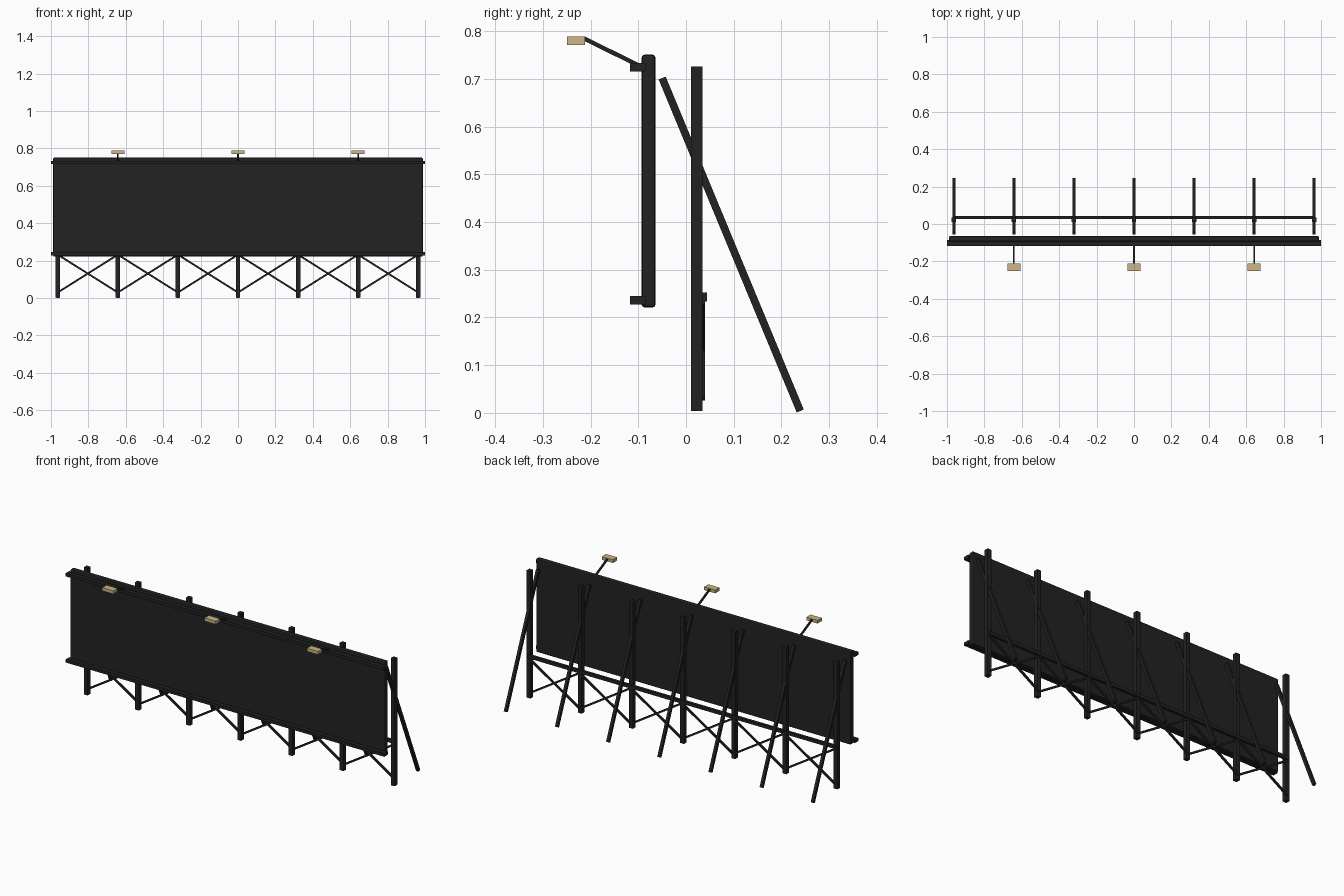
import bpy, bmesh, math
from mathutils import Vector, Matrix

if "Cube" in bpy.data.objects:
    bpy.data.objects.remove(bpy.data.objects["Cube"])


def material(name, rgb):
    m = bpy.data.materials.new(name)
    m.diffuse_color = (*rgb, 1)
    m.use_nodes = True
    m.node_tree.nodes["Principled BSDF"].inputs["Base Color"].default_value = m.diffuse_color
    return m


DARK = material("charcoal", (0.016, 0.016, 0.016))
TAN = material("lamp tan", (0.60, 0.47, 0.24))


def finish(bm, name, mat):
    me = bpy.data.meshes.new(name)
    bm.to_mesh(me)
    bm.free()
    me.materials.append(mat)
    ob = bpy.data.objects.new(name, me)
    bpy.context.collection.objects.link(ob)
    return ob


def box(name, lo, hi, mat=DARK, bevel=0):
    lo, hi = Vector(lo), Vector(hi)
    bm = bmesh.new()
    bmesh.ops.create_cube(bm, size=1, matrix=Matrix.Translation((lo + hi) / 2)
                          @ Matrix.Diagonal((*(hi - lo), 1)))
    if bevel:
        bmesh.ops.bevel(bm, geom=bm.edges[:], offset=bevel, segments=2,
                        profile=0.5, affect='EDGES')
    return finish(bm, name, mat)


def bar(name, a, b, t, up):
    """Square bar from a to b, with one side axis along 'up'."""
    a, b = Vector(a), Vector(b)
    d = (b - a).normalized()
    u = Vector(up)
    v = d.cross(u)
    rot = Matrix((u, v, d)).transposed().to_4x4()
    bm = bmesh.new()
    bmesh.ops.create_cube(bm, size=1, matrix=Matrix.Translation((a + b) / 2) @ rot
                          @ Matrix.Diagonal((t, t, (b - a).length, 1)))
    return finish(bm, name, DARK)


# Display board with softened edges
box("display_board", (-0.988, -0.093, 0.221), (0.988, -0.064, 0.751), bevel=0.006)

# Rails along the front of the board
box("top_rail", (-1, -0.117, 0.716), (1, -0.085, 0.734))
box("bottom_rail", (-1, -0.117, 0.227), (1, -0.085, 0.245))

# Posts and raking struts
xs = [0.3212 * i for i in range(-3, 4)]
for x in xs:
    box("post", (x - 0.012, 0.011, 0.004), (x + 0.012, 0.035, 0.726))
    bar("rear_strut", (x, -0.050, 0.702), (x, 0.2395, 0.004), 0.016, (1, 0, 0))

# Horizontal tie beam behind the posts
box("tie_beam", (xs[0] - 0.003, 0.028, 0.234), (xs[-1] + 0.003, 0.044, 0.252))

# Crossed bracing in every bay
for x0, x1 in zip(xs, xs[1:]):
    bar("cross_brace", (x0, 0.035, 0.030), (x1, 0.035, 0.232), 0.010, (0, 1, 0))
    bar("cross_brace", (x0, 0.035, 0.232), (x1, 0.035, 0.030), 0.010, (0, 1, 0))

# Lamps on sloping arms
for x in (xs[1], xs[3], xs[5]):
    bar("lamp_arm", (x, -0.214, 0.785), (x, -0.090, 0.724), 0.009, (1, 0, 0))
    box("lamp", (x - 0.035, -0.250, 0.771), (x + 0.035, -0.212, 0.789), TAN)
